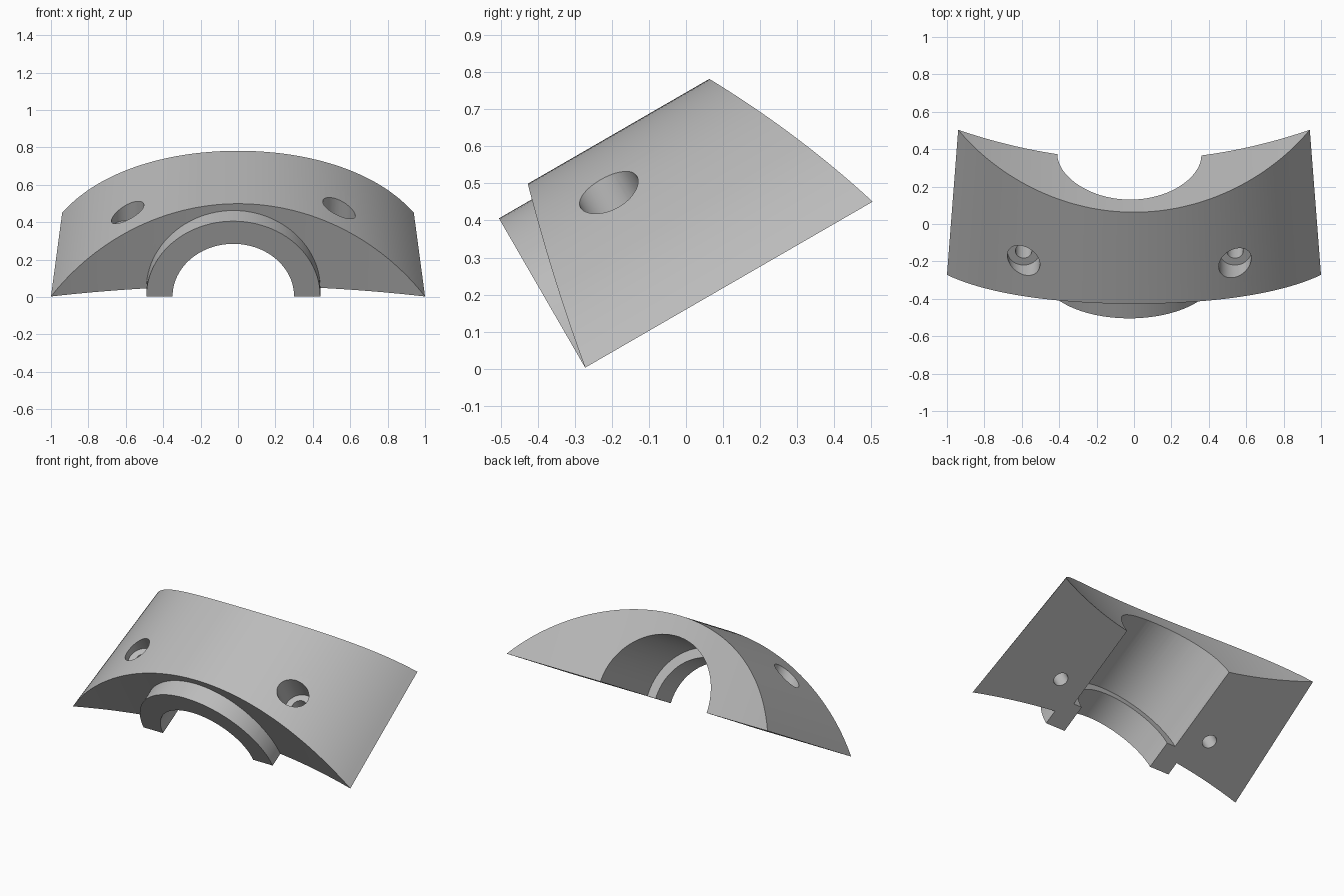
import bpy
import bmesh
from math import radians, sqrt
from mathutils import Matrix, Vector

old = bpy.data.objects.get("Cube")
if old:
    bpy.data.objects.remove(old, do_unlink=True)

TILT = Matrix.Translation((0, -0.272, 0.003)) @ Matrix.Rotation(radians(30), 4, 'X')
BORE_X = -0.025
RISE = 0.507

grey = bpy.data.materials.new("satin grey")
grey.use_nodes = True
grey.diffuse_color = (0.5, 0.5, 0.5, 1)
grey.node_tree.nodes["Principled BSDF"].inputs["Base Color"].default_value = (0.5, 0.5, 0.5, 1)


def make_object(name, bm):
    bmesh.ops.recalc_face_normals(bm, faces=bm.faces)
    mesh = bpy.data.meshes.new(name)
    bm.to_mesh(mesh)
    bm.free()
    mesh.materials.append(grey)
    obj = bpy.data.objects.new(name, mesh)
    bpy.context.collection.objects.link(obj)
    return obj


def cylinder(name, radius, start, end, axis, segments=96):
    """Cylinder between two points along 'Y' or 'Z'."""
    bm = bmesh.new()
    start, end = Vector(start), Vector(end)
    turn = Matrix.Rotation(radians(90), 4, 'X') if axis == 'Y' else Matrix()
    place = Matrix.Translation((start + end) / 2) @ turn
    bmesh.ops.create_cone(bm, cap_ends=True, segments=segments, radius1=radius,
                          radius2=radius, depth=(end - start).length, matrix=place)
    return make_object(name, bm)


def combine(target, tool, operation):
    mod = target.modifiers.new(tool.name, 'BOOLEAN')
    mod.operation = operation
    mod.solver = 'EXACT'
    mod.object = tool
    bpy.context.view_layer.objects.active = target
    bpy.ops.object.modifier_apply(modifier=mod.name)
    bpy.data.objects.remove(tool, do_unlink=True)


def front(x, z):
    return 0.114 * (1 - x * x)


def back(x, z):
    return 0.71 + 0.21 * x * x - 0.06 * z


def body_point(t, end, bottom):
    """Point on the arched shell where it meets a curved end."""
    y = 0.4
    for _ in range(12):
        w = 1 - 0.067 * y
        r = (w * w + RISE * RISE) / (2 * RISE)
        x = t * w
        z = -0.3 if bottom else sqrt(r * r - x * x) - r + RISE
        y = end(x, z)
    return x, y, z


# Arched body, a little oversize below its flat seat
bm = bmesh.new()
columns = 72
rings = []
for i in range(columns + 1):
    t = 1.06 * (2 * i / columns - 1)
    rings.append([bm.verts.new(body_point(t, end, low)) for end, low in
                  ((front, True), (front, False), (back, False), (back, True))])
for a, b in zip(rings, rings[1:]):
    for k in range(4):
        n = (k + 1) % 4
        bm.faces.new((a[k], a[n], b[n], b[k]))
bm.faces.new(rings[0])
bm.faces.new(rings[-1])
body = make_object("clamp_half", bm)

# Front collar and stepped bore
combine(body, cylinder("collar", 0.465, (BORE_X, 0, 0), (BORE_X, 0.18, 0), 'Y'), 'UNION')
combine(body, cylinder("bore", 0.385, (BORE_X, 0.18, 0), (BORE_X, 2, 0), 'Y'), 'DIFFERENCE')
combine(body, cylinder("lip_bore", 0.325, (BORE_X, -1, 0), (BORE_X, 1, 0), 'Y'), 'DIFFERENCE')

# Counterbored screw holes
for side in (-1, 1):
    x = BORE_X + side * 0.565
    combine(body, cylinder("counterbore", 0.087, (x, 0.292, 0.25), (x, 0.292, 1), 'Z', 48), 'DIFFERENCE')
    combine(body, cylinder("screw_hole", 0.044, (x, 0.292, -1), (x, 0.292, 1), 'Z', 32), 'DIFFERENCE')

# Flat seat
bm = bmesh.new()
bmesh.ops.create_cube(bm, size=4, matrix=Matrix.Translation((0, 0, -2)))
combine(body, make_object("seat_cut", bm), 'DIFFERENCE')

# Tilt into place and shade
body.data.transform(TILT)
bpy.ops.object.select_all(action='DESELECT')
body.select_set(True)
bpy.context.view_layer.objects.active = body
bpy.ops.object.shade_smooth_by_angle(angle=radians(30))
